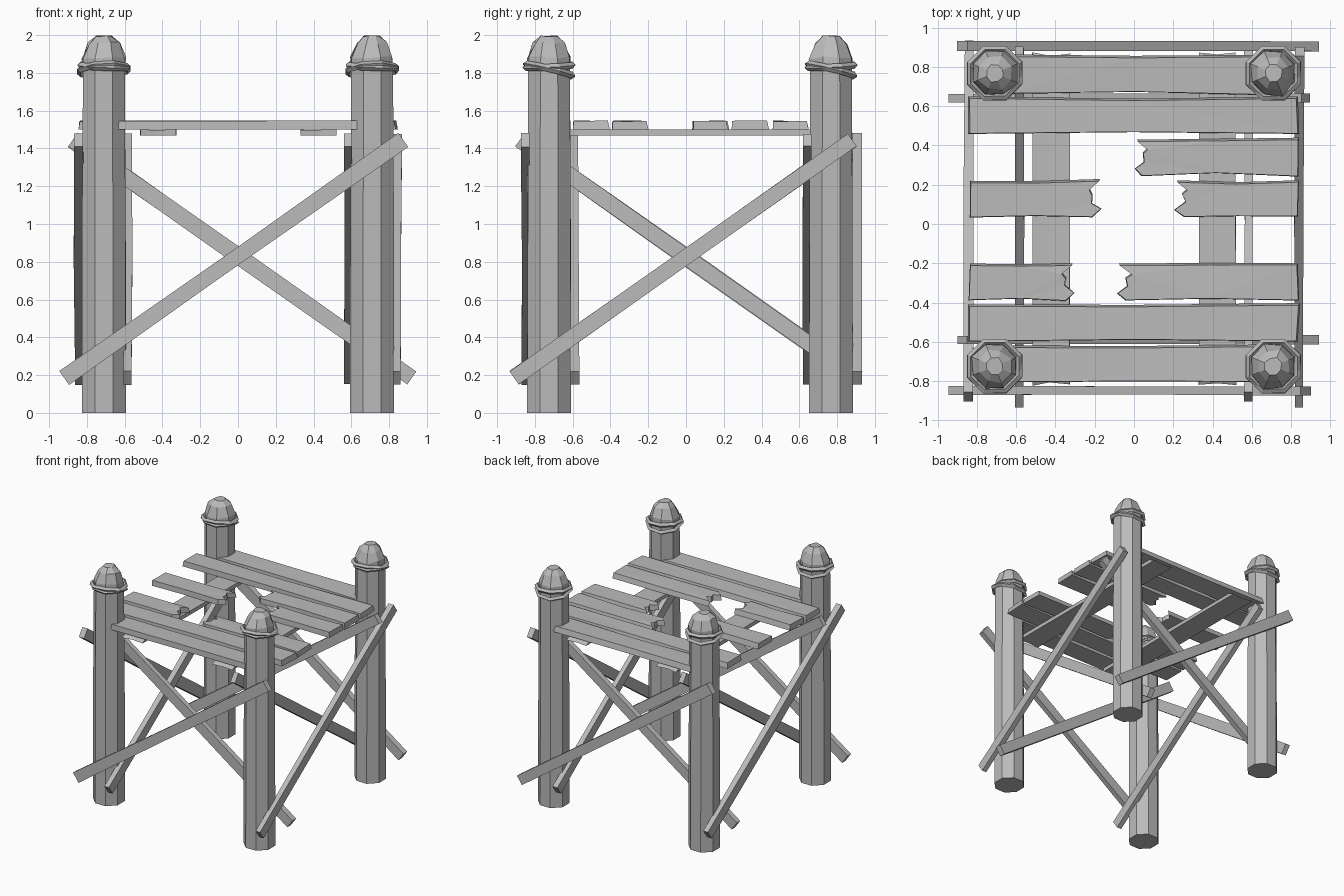
import bpy, bmesh, math, random
from mathutils import Vector, Matrix

random.seed(4)
if "Cube" in bpy.data.objects:
    bpy.data.objects.remove(bpy.data.objects["Cube"], do_unlink=True)

wood = bpy.data.materials.new("weathered_grey")
wood.use_nodes = True
GREY = (0.5, 0.5, 0.5, 1)
wood.diffuse_color = GREY
wood.node_tree.nodes["Principled BSDF"].inputs["Base Color"].default_value = GREY


def finish(name, bm):
    bmesh.ops.recalc_face_normals(bm, faces=bm.faces[:])
    mesh = bpy.data.meshes.new(name)
    bm.to_mesh(mesh)
    bm.free()
    mesh.materials.append(wood)
    obj = bpy.data.objects.new(name, mesh)
    bpy.context.collection.objects.link(obj)
    return obj


def wobble(amount):
    return random.uniform(-amount, amount)


def loft(bm, rings):
    """Skin a list of equal-length point rings and cap both ends."""
    loops = [[bm.verts.new(p) for p in ring] for ring in rings]
    n = len(loops[0])
    for a, b in zip(loops, loops[1:]):
        for i in range(n):
            j = (i + 1) % n
            bm.faces.new((a[i], a[j], b[j], b[i]))
    bm.faces.new(loops[0][::-1])
    bm.faces.new(loops[-1])


def octagon(radius, z, jitter=0.0):
    ring = []
    for i in range(8):
        a = math.radians(22.5 + 45 * i)
        r = radius + wobble(jitter)
        ring.append(Vector((r * math.cos(a), r * math.sin(a), z + wobble(jitter))))
    return ring


# Octagonal posts with rough faceted caps
def post(name, x, y):
    bm = bmesh.new()
    rings = [octagon(0.126, 0), octagon(0.124, 0.9, 0.002), octagon(0.12, 1.8)]
    rings += [octagon(0.12, 1.88, 0.008), octagon(0.088, 1.955, 0.008), octagon(0.045, 1.995, 0.004)]
    for ring in rings:
        for p in ring:
            p.z = min(p.z, 2.0)
    loft(bm, rings)
    bm.transform(Matrix.Translation((x, y, 0)))
    finish(name, bm)


# Rope loops: octagonal rings with a diamond section
def rope(name, x, y, z, tilt_x, tilt_y, radius):
    bm = bmesh.new()
    section = [(0.018, 0), (0, 0.018), (-0.018, 0), (0, -0.018)]
    loops = [[bm.verts.new(p) for p in octagon(radius + dr, dz)] for dr, dz in section]
    for k in range(4):
        a, b = loops[k], loops[(k + 1) % 4]
        for i in range(8):
            j = (i + 1) % 8
            bm.faces.new((a[i], a[j], b[j], b[i]))
    turn = Matrix.Rotation(tilt_x, 4, 'X') @ Matrix.Rotation(tilt_y, 4, 'Y')
    bm.transform(Matrix.Translation((x, y, z)) @ turn)
    finish(name, bm)


for side, x in (("right", -0.71), ("left", 0.71)):
    for end, y in (("front", -0.725), ("back", 0.768)):
        post(f"{end}_{side}_post", x, y)
        rope(f"{end}_{side}_rope_upper", x, y, 1.835, 0.05, 0.04, 0.133)
        rope(f"{end}_{side}_rope_lower", x, y, 1.815, -0.24, -0.06, 0.135)


# Diagonal braces: slightly tapered boards
def brace(name, start, end, across, thick=0.046, width=0.085):
    start, end, across = Vector(start), Vector(end), Vector(across)
    up = (end - start).cross(across).normalized()
    rings = []
    for t in (0, 0.5, 1):
        c = start.lerp(end, t) + across * wobble(0.003)
        w, h = thick / 2 + wobble(0.003), width / 2 + wobble(0.004)
        rings.append([c + across * (w * s) + up * (h * u) for s, u in ((1, 1), (-1, 1), (-1, -1), (1, -1))])
    bm = bmesh.new()
    loft(bm, rings)
    finish(name, bm)


LOW, HIGH = 0.185, 1.445
for name, y, rise in (("front_outer", -0.85, 1), ("front_inner", -0.59, -1),
                      ("back_outer", 0.905, -1), ("back_inner", 0.64, 1)):
    brace(name + "_brace", (-0.92 * rise, y, LOW), (0.875 * rise, y, HIGH), (0, 1, 0))
for name, x, rise in (("left_outer", 0.842, 1), ("left_inner", 0.582, -1),
                      ("right_outer", -0.842, -1), ("right_inner", -0.582, 1)):
    brace(name + "_brace", (x, -0.91 * rise, LOW), (x, 0.88 * rise, HIGH), (1, 0, 0))


# Boards: an outline in plan, extruded, with a narrower top
WHOLE = [(0, 0), (0, 1)]
SPLIT = [(0.04, 0), (0, 0.2), (0.055, 0.4), (0.04, 0.62), (0.065, 0.75), (0.01, 1)]


def board(name, x0, x1, y0, y1, z0, z1, left=WHOLE, right=WHOLE):
    depth = y1 - y0
    mid = (x0 + x1) / 2
    outline = [(x0 + dx, y0 + depth * t) for dx, t in left[::-1]]
    outline.append((mid, y0 + 0.008 + wobble(0.008)))
    outline += [(x1 - dx, y0 + depth * t) for dx, t in right]
    outline.append((mid, y1 - 0.008 - wobble(0.008)))
    outline = [(x + wobble(0.008), y + wobble(0.005)) for x, y in outline]
    # The upper edge is drawn in a little to give a worn chamfer
    centre = (y0 + y1) / 2
    top = [(mid + (x - mid) * 0.99, centre + (y - centre) * 0.93 - 0.004, z1 - abs(wobble(0.006))) for x, y in outline]
    bottom = [(x, y, z0) for x, y in outline]
    bm = bmesh.new()
    loft(bm, [bottom, top])
    # Triangulate the slightly warped top cleanly
    bmesh.ops.triangulate(bm, faces=[f for f in bm.faces if len(f.verts) > 4])
    finish(name, bm)


# Deck planks, some snapped in the middle
Z0, Z1 = 1.5, 1.548
board("deck_plank_back", -0.68, 0.68, 0.66, 0.86, Z0, Z1)
board("deck_plank_second", -0.84, 0.84, 0.46, 0.65, Z0, Z1)
board("broken_plank_third", 0.0, 0.84, 0.245, 0.435, Z0, Z1, left=SPLIT)
board("broken_plank_fourth_right", -0.84, -0.165, 0.035, 0.225, Z0, Z1, right=SPLIT[::-1][::-1])
board("broken_plank_fourth_left", 0.21, 0.84, 0.035, 0.225, Z0, Z1, left=SPLIT)
board("broken_plank_fifth_right", -0.84, -0.305, -0.39, -0.2, Z0, Z1, right=SPLIT)
board("broken_plank_fifth_left", -0.085, 0.84, -0.39, -0.2, Z0, Z1, left=SPLIT)
board("deck_plank_sixth", -0.84, 0.84, -0.6, -0.405, Z0, Z1)
board("deck_plank_front", -0.68, 0.68, -0.81, -0.615, Z0, Z1)

# Support beams under the deck
for side, x in (("right", -0.425), ("left", 0.425)):
    board(f"{side}_support_beam", x - 0.095, x + 0.095, -0.82, 0.87, 1.468, 1.502)
